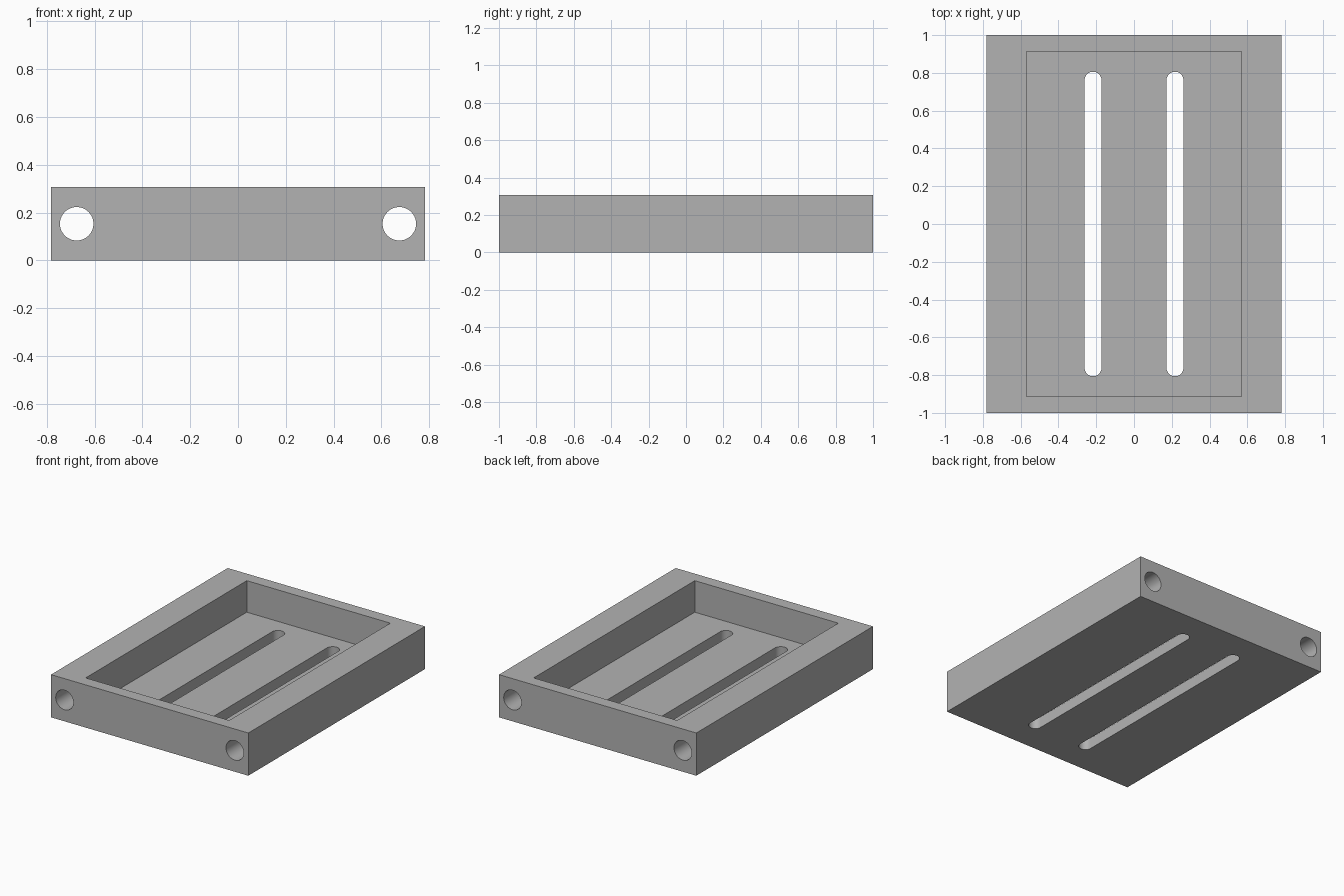
import bpy
import bmesh
from math import pi, cos, sin, radians
from mathutils import Matrix

if "Cube" in bpy.data.objects:
    bpy.data.objects.remove(bpy.data.objects["Cube"], do_unlink=True)

WIDTH, LENGTH, HEIGHT = 1.564, 2.0, 0.306
FLOOR = 0.08
POCKET_X, POCKET_Y = 1.138, 1.824
HOLE_X, HOLE_R = 0.675, 0.07
SLOT_X, SLOT_R, SLOT_END = 0.217, 0.045, 0.806

grey = bpy.data.materials.new("light grey")
grey.use_nodes = True
grey.diffuse_color = (0.45, 0.45, 0.45, 1)
grey.node_tree.nodes["Principled BSDF"].inputs["Base Color"].default_value = grey.diffuse_color


def make_object(name, bm):
    bmesh.ops.recalc_face_normals(bm, faces=bm.faces)
    mesh = bpy.data.meshes.new(name)
    bm.to_mesh(mesh)
    bm.free()
    mesh.materials.append(grey)
    obj = bpy.data.objects.new(name, mesh)
    bpy.context.collection.objects.link(obj)
    return obj


def box(name, size, z_bottom):
    bm = bmesh.new()
    bmesh.ops.create_cube(bm, size=1, matrix=Matrix.Translation((0, 0, z_bottom + size[2] / 2))
                          @ Matrix.Diagonal((*size, 1)))
    return make_object(name, bm)


def rod(name, x):
    bm = bmesh.new()
    bmesh.ops.create_cone(bm, cap_ends=True, segments=64, radius1=HOLE_R, radius2=HOLE_R,
                          depth=LENGTH + 0.2, matrix=Matrix.Translation((x, 0, HEIGHT / 2))
                          @ Matrix.Rotation(pi / 2, 4, "X"))
    return make_object(name, bm)


def slot(name, x, steps=24):
    bm = bmesh.new()
    outline = []
    for end in (1, -1):
        for i in range(steps + 1):
            a = pi * i / steps
            outline.append(bm.verts.new((x + end * SLOT_R * cos(a),
                                         end * (SLOT_END - SLOT_R + SLOT_R * sin(a)), -0.1)))
    face = bm.faces.new(outline)
    top = bmesh.ops.extrude_face_region(bm, geom=[face])["geom"]
    bmesh.ops.translate(bm, vec=(0, 0, 0.3),
                        verts=[v for v in top if isinstance(v, bmesh.types.BMVert)])
    return make_object(name, bm)


def cut(target, cutter):
    mod = target.modifiers.new(cutter.name, "BOOLEAN")
    mod.operation = "DIFFERENCE"
    mod.solver = "EXACT"
    mod.object = cutter
    bpy.context.view_layer.objects.active = target
    bpy.ops.object.modifier_apply(modifier=mod.name)
    bpy.data.objects.remove(cutter, do_unlink=True)


# Tray block with its open pocket
tray = box("tray", (WIDTH, LENGTH, HEIGHT), 0)
cut(tray, box("pocket", (POCKET_X, POCKET_Y, HEIGHT), FLOOR))

# Rod holes along the side walls and slots through the floor
for side in (-1, 1):
    cut(tray, rod("rod_hole", side * HOLE_X))
    cut(tray, slot("floor_slot", side * SLOT_X))

# Smooth hole walls with sharp edges
bpy.ops.object.select_all(action="DESELECT")
tray.select_set(True)
bpy.context.view_layer.objects.active = tray
bpy.ops.object.shade_smooth_by_angle(angle=radians(30))
